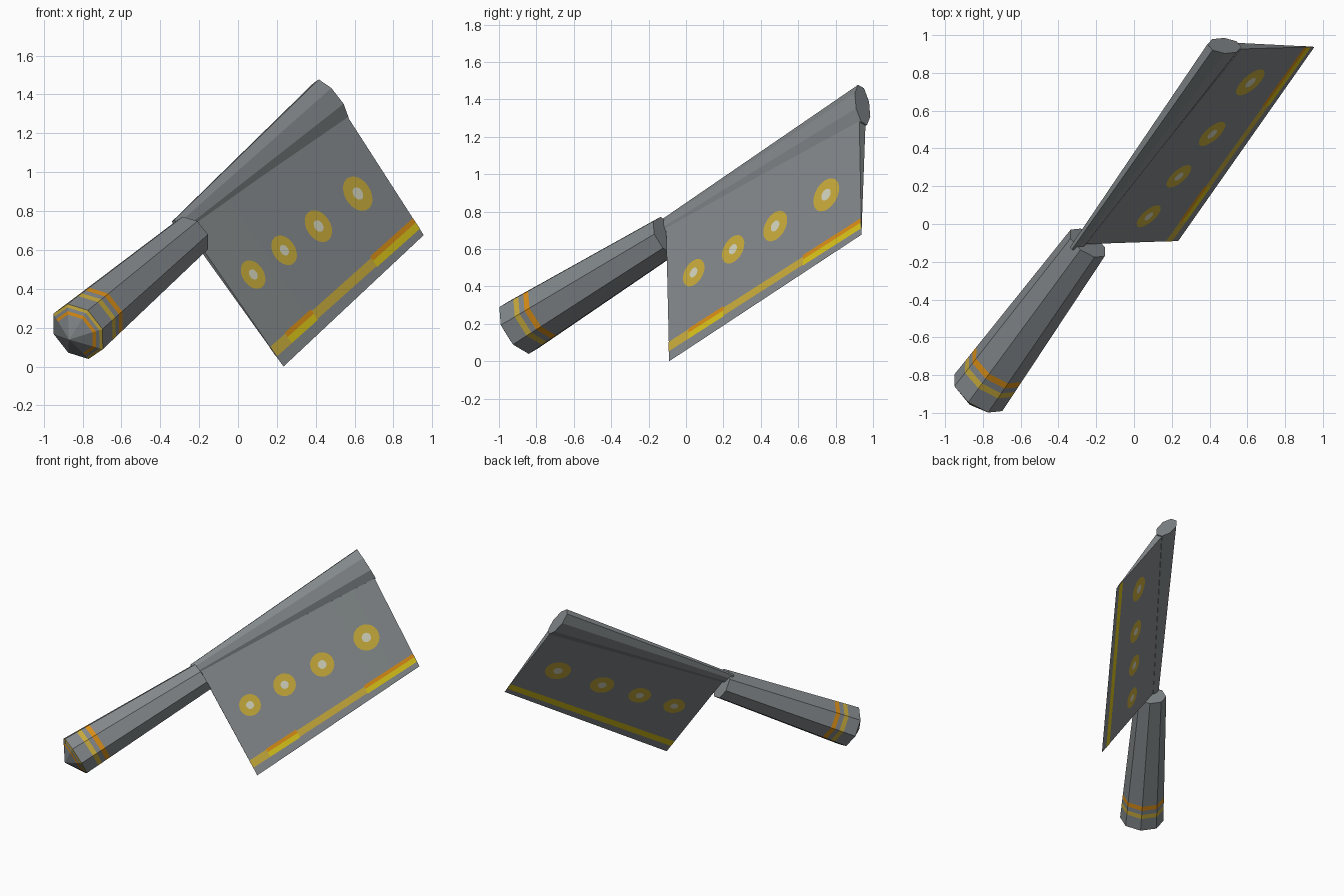
import bpy, bmesh, math
from mathutils import Vector

if "Cube" in bpy.data.objects:
    bpy.data.objects.remove(bpy.data.objects["Cube"])

# Local frame: d along the tool, u from cutting edge to spine, n across the blade
E = Vector((-0.245, -0.10, 0.67))            # where handle meets blade
d = Vector((0.515, 0.72, 0.46)).normalized()
u = Vector((-0.615, -0.064, 0.787))
u = (u - d * u.dot(d)).normalized()
n = d.cross(u)


def P(s, t, w):
    return E + d * s + u * t + n * w


def mat(name, rgb):
    m = bpy.data.materials.new(name)
    m.diffuse_color = (*rgb, 1)
    m.use_nodes = True
    m.node_tree.nodes["Principled BSDF"].inputs["Base Color"].default_value = m.diffuse_color
    return m


MATS = [mat("steel grey", (0.23, 0.25, 0.26)),
        mat("gold", (0.58, 0.41, 0.045)),
        mat("orange", (0.70, 0.27, 0.008)),
        mat("yellow", (0.70, 0.55, 0.010)),
        mat("ivory", (0.66, 0.66, 0.52))]
GREY, GOLD, ORANGE, YELLOW, IVORY = range(5)


def finish(name, bm, fix=True):
    if fix:
        bmesh.ops.recalc_face_normals(bm, faces=bm.faces[:])
    me = bpy.data.meshes.new(name)
    bm.to_mesh(me)
    bm.free()
    for m in MATS:
        me.materials.append(m)
    ob = bpy.data.objects.new(name, me)
    bpy.context.collection.objects.link(ob)
    return ob


def loft(bm, rings, colours=None):
    """Skin a list of point rings and cap both ends; one colour per span."""
    vs = [[bm.verts.new(p) for p in r] for r in rings]
    k = len(rings[0])
    for i in range(len(vs) - 1):
        for j in range(k):
            f = bm.faces.new((vs[i][j], vs[i][(j + 1) % k],
                              vs[i + 1][(j + 1) % k], vs[i + 1][j]))
            f.material_index = colours[i] if colours else GREY
    bm.faces.new(vs[0])
    bm.faces.new(vs[-1])


def octagon(s, t, rt, rw):
    """Octagon with flats facing along u and n (rt, rw are flat distances)."""
    c = 1 / math.cos(math.pi / 8)
    return [P(s, t + rt * c * math.cos(a), rw * c * math.sin(a))
            for a in (math.pi / 8 + i * math.pi / 4 for i in range(8))]


# Handle: octagonal taper with a shallow pointed butt and two painted bands
S0, R0, R1 = -1.096, 0.148, 0.106
rings, cols = [], []
for k, c in ((0.02, GREY), (0.70, ORANGE), (0.80, GREY), (0.90, GOLD)):
    rings.append(octagon(S0 - 0.09 * (1 - k), 0.02, R0 * k, R0 * k))
    cols.append(c)
for x, c in ((0, GREY), (0.10, GOLD), (0.135, GREY), (0.17, ORANGE),
             (0.205, GREY), (1.096, GREY)):
    f = x / 1.096
    r = R0 + (R1 - R0) * f
    rings.append(octagon(S0 + x, 0.02 * (1 - f), r, r))
    cols.append(c)
bm = bmesh.new()
loft(bm, rings, cols)
butt = P(S0, 0.02, 0)
for f in bm.faces:                           # butt rings only on the upper right
    o = f.calc_center_median() - butt
    if o.dot(d) < -0.001 and (o + d * 0.05).dot(Vector((0.8, 0, 0.8))) < -0.01:
        f.material_index = GREY
finish("handle", bm)

# Spine: flattened octagonal bar widening to the tip
bm = bmesh.new()
loft(bm, [octagon(-0.03, 0.073, 0.047, 0.021), octagon(1.45, 0.04, 0.125, 0.055)])
finish("spine", bm)

# Blade: wedge, thick at the spine and sharp at the edge
SE0, SE1, TE0, TE1 = -0.054, 1.372, -0.822, -0.798


def wedge(a, b, side, lift=0.0):
    """Point on a blade side: a runs near to far, b runs edge to spine."""
    se, te = SE0 + (SE1 - SE0) * a, TE0 + (TE1 - TE0) * a
    st, tt = 0.01 + 1.432 * a, 0.045 - 0.125 * a
    hw = 0.012 + 0.012 * a
    return P(se + (st - se) * b, te + (tt - te) * b, side * (hw * b + lift) + 0.004)


bm = bmesh.new()
loft(bm, [[wedge(i / 8, 0, 1), wedge(i / 8, 1, 1), wedge(i / 8, 1, -1)]
          for i in range(9)])
finish("blade", bm)


def on_blade(s, t, side, lift):
    """Blade surface point at local s, t."""
    a = b = 0.5
    for _ in range(12):
        te, tt = TE0 + (TE1 - TE0) * a, 0.045 - 0.125 * a
        b = (t - te) / (tt - te)
        a = (s - SE0 - (0.01 - SE0) * b) / ((SE1 - SE0) * (1 - b) + 1.432 * b)
    return wedge(a, b, side, lift)


def plate(bm, pts, side, colour):
    f = bm.faces.new([bm.verts.new(p) for p in pts])
    f.normal_update()
    if f.normal.dot(n) * side < 0:
        f.normal_flip()
    f.material_index = colour


# Four painted rings with pale centres on both sides
bm = bmesh.new()
for side in (1, -1):
    for s, t, r in ((0.178, -0.362, 0.08), (0.47, -0.375, 0.083),
                    (0.781, -0.40, 0.089), (1.159, -0.41, 0.096)):
        for k, lift, c in ((1, 0.003, GOLD), (0.36, 0.005, IVORY)):
            plate(bm, [on_blade(s + r * k * math.cos(i * math.pi / 10),
                                t + r * k * math.sin(i * math.pi / 10), side, lift)
                       for i in range(20)], side, c)
finish("blade_rings", bm, False)

# Painted stripe along the cutting edge
bm = bmesh.new()


def stripe(s0, s1, t0, t1, side, c):
    # ends follow the slanted blade ends
    k = 0.085
    plate(bm, [on_blade(s + k * (t + 0.73), t, side, 0.003)
               for s, t in ((s0, t0), (s1, t0), (s1, t1), (s0, t1))], side, c)


for s0, s1 in ((0.10, 0.36), (0.95, 1.377)):
    stripe(s0, s1, -0.76, -0.722, 1, YELLOW)
    stripe(s0, s1, -0.722, -0.695, 1, ORANGE)
stripe(-0.046, 0.10, -0.76, -0.70, 1, GOLD)
stripe(0.36, 0.95, -0.755, -0.705, 1, GOLD)
stripe(-0.046, 1.377, -0.755, -0.70, -1, YELLOW)
finish("edge_stripe", bm, False)
